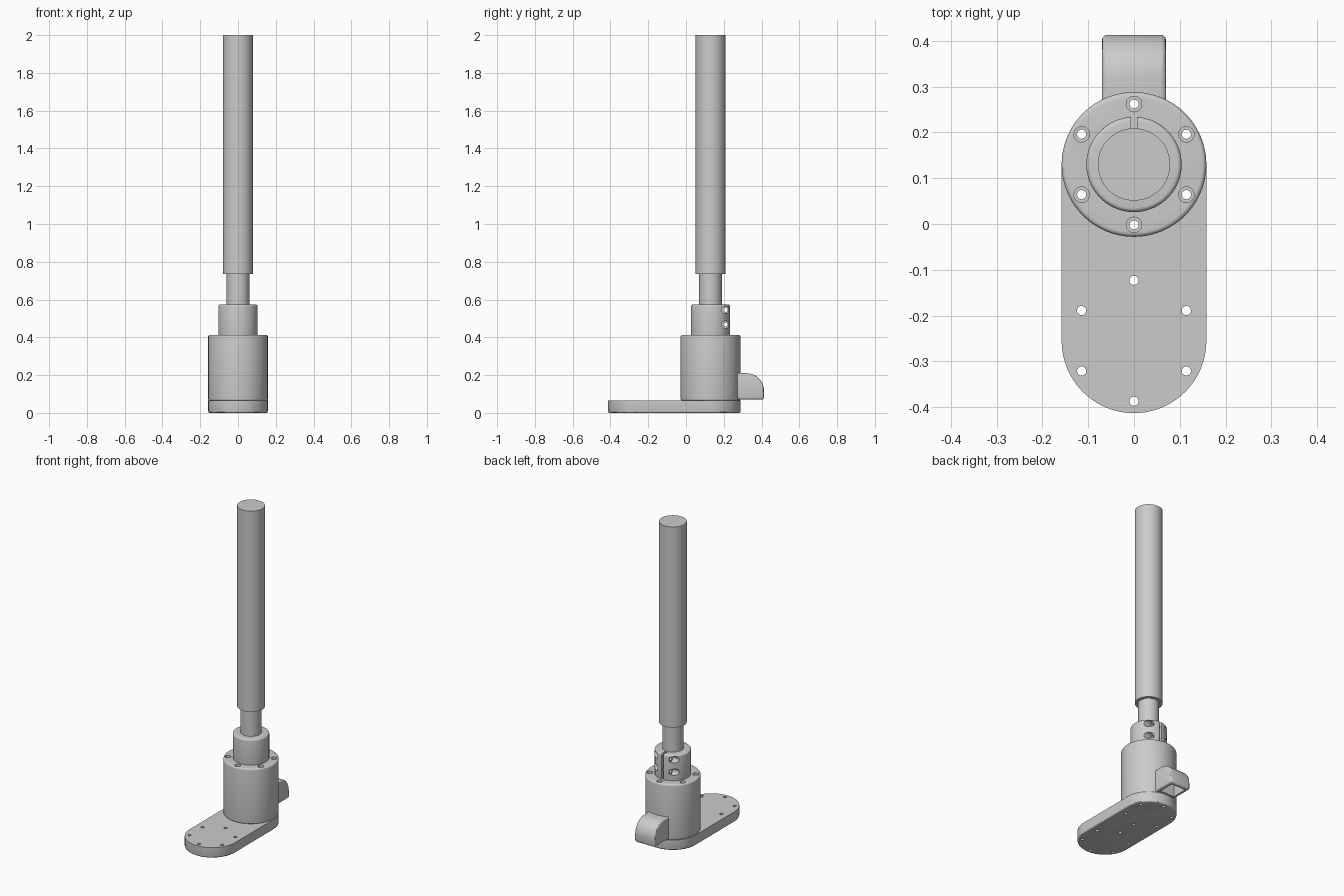
import bpy, bmesh, math
from mathutils import Matrix, Vector

cube = bpy.data.objects.get("Cube")
if cube:
    bpy.data.objects.remove(cube, do_unlink=True)

grey = bpy.data.materials.new("machined grey")
grey.use_nodes = True
grey.diffuse_color = (0.6, 0.6, 0.6, 1)
grey.node_tree.nodes["Principled BSDF"].inputs["Base Color"].default_value = (0.6, 0.6, 0.6, 1)

AXIS = 0.13      # y of the column axis
FOOT = -0.255    # y of the front end of the base plate
R = 0.158        # housing radius
RING = 0.132     # bolt circle radius


def finish(name, bm):
    bmesh.ops.recalc_face_normals(bm, faces=bm.faces)
    mesh = bpy.data.meshes.new(name)
    bm.to_mesh(mesh)
    bm.free()
    mesh.materials.append(grey)
    ob = bpy.data.objects.new(name, mesh)
    bpy.context.collection.objects.link(ob)
    return ob


def prism(name, points, vector):
    """Extrude a closed outline along a vector."""
    bm = bmesh.new()
    face = bm.faces.new([bm.verts.new(p) for p in points])
    ext = bmesh.ops.extrude_face_region(bm, geom=[face])
    verts = [v for v in ext["geom"] if isinstance(v, bmesh.types.BMVert)]
    bmesh.ops.translate(bm, verts=verts, vec=Vector(vector))
    return finish(name, bm)


def lathe(name, profile, matrices, steps=96):
    """Turn (radius, height) rings into capped solids, one per matrix."""
    bm = bmesh.new()
    for m in matrices:
        rings = []
        for r, z in profile:
            angles = [math.tau * i / steps for i in range(steps)]
            rings.append([bm.verts.new(m @ Vector((r * math.cos(a), r * math.sin(a), z)))
                          for a in angles])
        for low, high in zip(rings, rings[1:]):
            for i in range(steps):
                j = (i + 1) % steps
                bm.faces.new((low[i], low[j], high[j], high[i]))
        bm.faces.new(rings[0])
        bm.faces.new(rings[-1])
    return finish(name, bm)


def column(name, profile):
    return lathe(name, profile, [Matrix.Translation((0, AXIS, 0))])


def rounded(r, low, high, b_low, b_high):
    """Cylinder profile with rounded lower and upper rims."""
    quarter = [math.pi / 2 * i / 5 for i in range(6)]
    pts = [(r - b_low + b_low * math.sin(a), low + b_low - b_low * math.cos(a)) for a in quarter]
    return pts + [(r - b_high + b_high * math.cos(a), high - b_high + b_high * math.sin(a))
                  for a in quarter]


def apply(ob, kind, **settings):
    mod = ob.modifiers.new(kind.title(), kind)
    for key, value in settings.items():
        setattr(mod, key, value)
    bpy.context.view_layer.objects.active = ob
    bpy.ops.object.modifier_apply(modifier=mod.name)


def combine(ob, other, operation="DIFFERENCE"):
    other.hide_render = True
    apply(ob, "BOOLEAN", operation=operation, object=other, solver="EXACT")
    bpy.data.objects.remove(other, do_unlink=True)


def bolt_circle(y):
    return [Matrix.Translation((RING * math.cos(a), y + RING * math.sin(a), 0))
            for a in (math.pi / 2 + i * math.pi / 3 for i in range(6))]


def arc(cy, r, start, end, n):
    for i in range(n + 1):
        a = start + (end - start) * i / n
        yield r * math.cos(a), cy + r * math.sin(a)


def lug_solid(name, half, y0, z0, cy, cz, r):
    """Hooded outlet: flat top rolling down into the rear wall."""
    outline = [(y0, z0), (cy + r, z0)]
    outline += [(cy + x, z) for x, z in arc(cz, r, 0, math.pi / 2, 14)] + [(y0, cz + r)]
    return prism(name, [(-half, y, z) for y, z in outline], (2 * half, 0, 0))


# Base plate with two bolt circles
outline = list(arc(AXIS, R, 0, math.pi, 48)) + list(arc(FOOT, R, math.pi, math.tau, 48))
base = prism("base_plate", [(x, y, 0) for x, y in outline], (0, 0, 0.065))
bm = bmesh.new()
bm.from_mesh(base.data)
rim = [e for e in bm.edges if all(v.co.z < 0.001 for v in e.verts)]
bmesh.ops.bevel(bm, geom=rim, offset=0.008, segments=3, profile=0.5, affect="EDGES")
bm.to_mesh(base.data)
bm.free()
combine(base, lathe("base_holes", [(0.01, -0.1), (0.01, 0.1)],
                    bolt_circle(AXIS) + bolt_circle(FOOT), 24))

# Housing with hooded rear outlet and counterbored bolt holes
housing = column("housing", rounded(R, 0.065, 0.413, 0.008, 0.01))
lug = lug_solid("outlet", 0.07, 0.2, 0.07, 0.32, 0.117, 0.093)
apply(lug, "BEVEL", width=0.011, segments=3, limit_method="ANGLE", angle_limit=math.radians(40))
combine(housing, lug, "UNION")
combine(housing, lug_solid("outlet_cavity", 0.05, 0.293, 0.0, 0.32, 0.117, 0.073))
combine(housing, lathe("housing_holes", [(0.01, 0), (0.01, 0.38), (0.017, 0.38), (0.017, 0.5)],
                       bolt_circle(AXIS), 24))

# Split clamp collar with slot and cross-bolt holes
collar = column("clamp_collar", rounded(0.104, 0.41, 0.573, 0.001, 0.01))
corners = [(-0.007, 0.18), (0.007, 0.18), (0.007, 0.3), (-0.007, 0.3)]
combine(collar, prism("slot", [(x, y, 0.3) for x, y in corners], (0, 0, 0.4)))
across = Matrix.Rotation(math.pi / 2, 4, "Y")
combine(collar, lathe("cross_holes",
                      [(0.02, -0.2), (0.02, -0.04), (0.011, -0.04),
                       (0.011, 0.04), (0.02, 0.04), (0.02, 0.2)],
                      [Matrix.Translation((0, 0.209, z)) @ across for z in (0.545, 0.467)], 24))

# Inner shaft and outer tube
shaft = column("inner_shaft", [(0.06, 0.4), (0.06, 0.75)])
tube = column("outer_tube", [(0.079, 0.736), (0.079, 2.0)])

# Smooth shading with crisp edges
bpy.ops.object.select_all(action="DESELECT")
for ob in (base, housing, collar, shaft, tube):
    ob.select_set(True)
    bpy.context.view_layer.objects.active = ob
bpy.ops.object.shade_smooth_by_angle(angle=math.radians(30))
